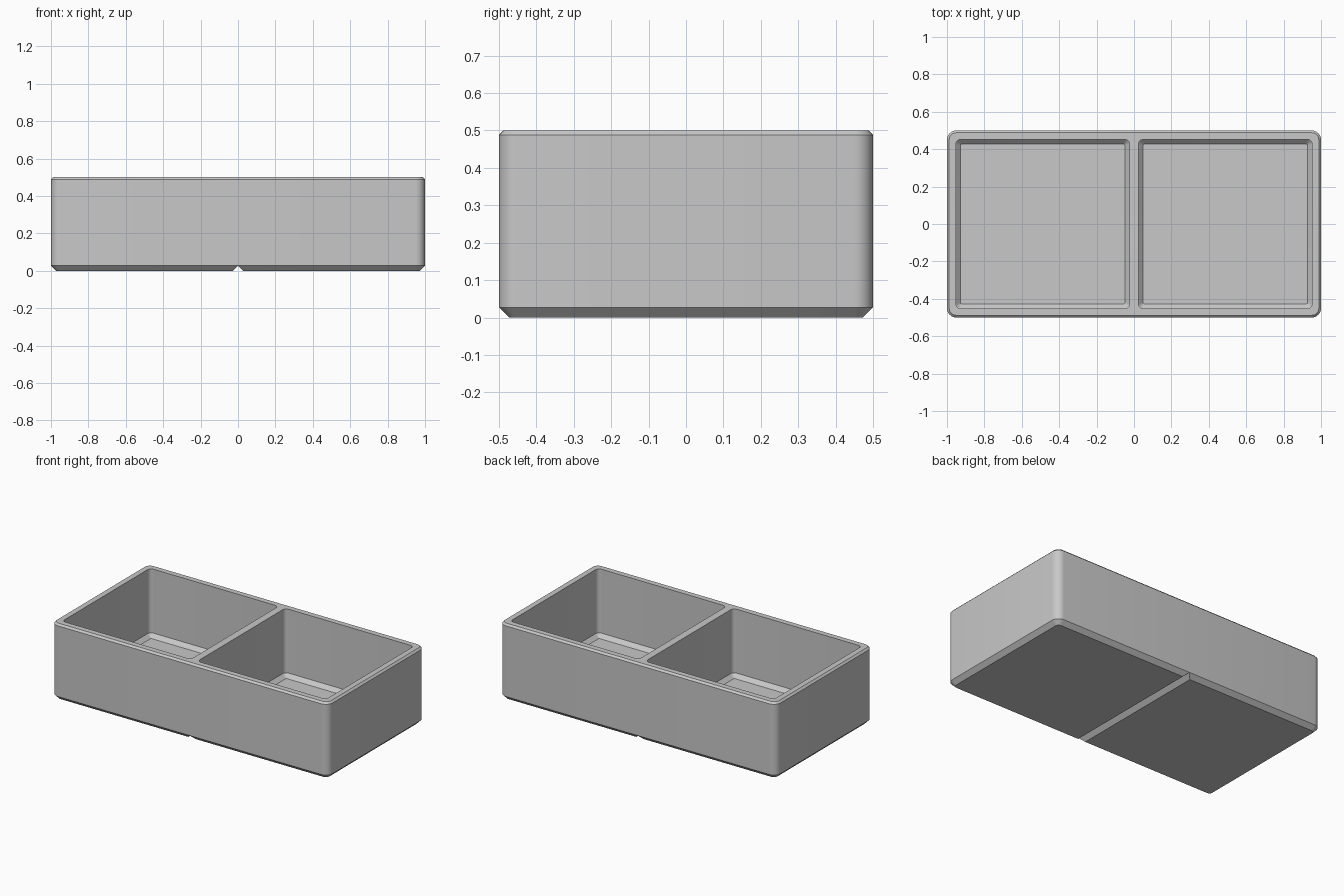
import bpy, bmesh, math

if "Cube" in bpy.data.objects:
    bpy.data.objects.remove(bpy.data.objects["Cube"])

gray = bpy.data.materials.new("light_gray")
gray.diffuse_color = (0.58, 0.58, 0.58, 1)
gray.use_nodes = True
gray.node_tree.nodes["Principled BSDF"].inputs["Base Color"].default_value = gray.diffuse_color


def ring(cx, hx, hy, r, z, seg=8):
    """Rounded rectangle outline as a list of points."""
    pts = []
    for k, (sx, sy) in enumerate([(1, 1), (-1, 1), (-1, -1), (1, -1)]):
        for i in range(seg + 1):
            a = math.pi / 2 * (k + i / seg)
            pts.append((cx + sx * (hx - r) + r * math.cos(a),
                        sy * (hy - r) + r * math.sin(a), z))
    return pts


def loft(name, rings):
    """Closed solid through a stack of outlines."""
    bm = bmesh.new()
    loops = [[bm.verts.new(p) for p in pts] for pts in rings]
    n = len(loops[0])
    for a, b in zip(loops, loops[1:]):
        for i in range(n):
            j = (i + 1) % n
            bm.faces.new((a[i], a[j], b[j], b[i]))
    bm.faces.new(loops[0][::-1])
    bm.faces.new(loops[-1])
    bmesh.ops.recalc_face_normals(bm, faces=bm.faces)
    mesh = bpy.data.meshes.new(name)
    bm.to_mesh(mesh)
    bm.free()
    mesh.materials.append(gray)
    obj = bpy.data.objects.new(name, mesh)
    bpy.context.collection.objects.link(obj)
    return obj


# Outer block: bottom chamfer, straight walls, small top chamfer
C, T, R = 0.027, 0.012, 0.05
tray = loft("divided_tray", [
    ring(0, 1 - C, 0.5 - C, R - C, 0),
    ring(0, 1, 0.5, R, C),
    ring(0, 1, 0.5, R, 0.5 - T),
    ring(0, 1 - T, 0.5 - T, R - T, 0.5)])

# Two compartments with a chamfered floor edge
FLOOR, F = 0.058, 0.025
X0, X1, Y = 0.024, 0.952, 0.452
cutters = []
for side in (-1, 1):
    cx, hx = side * (X0 + X1) / 2, (X1 - X0) / 2
    cutters.append(loft("compartment_cutter", [
        ring(cx, hx - F, Y - F, 0.006, FLOOR),
        ring(cx, hx, Y, 0.026, FLOOR + F),
        ring(cx, hx, Y, 0.026, 0.6)]))

# V groove under the divider
cutters.append(loft("groove_cutter", [
    [(-2 * C, y, -C), (2 * C, y, -C), (0, y, C)] for y in (-0.6, 0.6)]))

bpy.context.view_layer.objects.active = tray
tray.select_set(True)
for cutter in cutters:
    cutter.hide_render = True
    mod = tray.modifiers.new("cut", 'BOOLEAN')
    mod.operation = 'DIFFERENCE'
    mod.solver = 'EXACT'
    mod.object = cutter
    bpy.ops.object.modifier_apply(modifier=mod.name)
    bpy.data.objects.remove(cutter)

# Smooth the rounded corners, keep chamfers crisp
bpy.ops.object.shade_smooth_by_angle(angle=math.radians(30))
